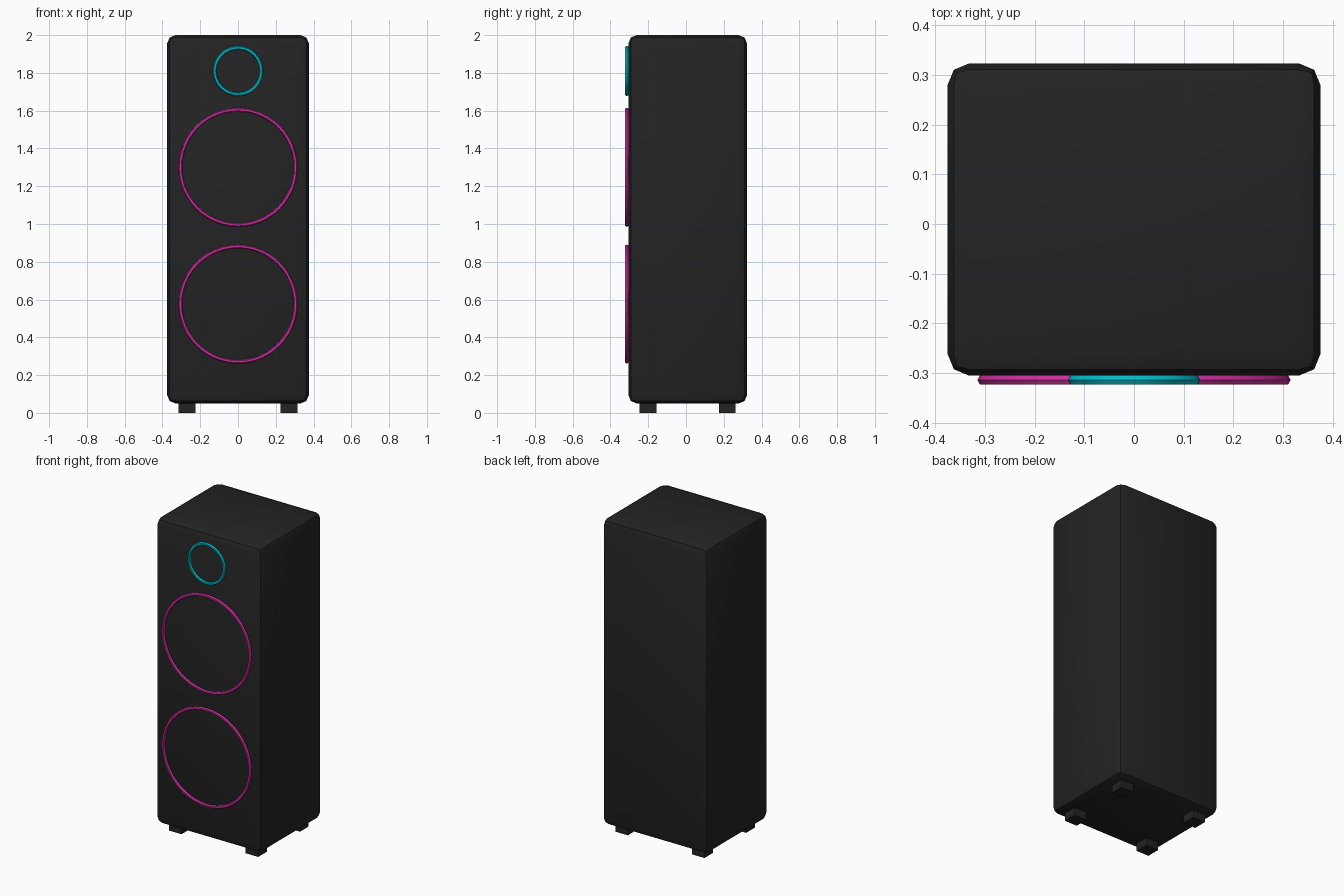
import bpy
from math import pi

cube = bpy.data.objects.get("Cube")
if cube:
    bpy.data.objects.remove(cube, do_unlink=True)


def material(name, rgb):
    mat = bpy.data.materials.new(name)
    mat.use_nodes = True
    colour = (*rgb, 1)
    mat.diffuse_color = colour
    mat.node_tree.nodes["Principled BSDF"].inputs["Base Color"].default_value = colour
    return mat


black = material("charcoal black", (0.017, 0.017, 0.017))
pink = material("magenta pink", (0.64, 0.03, 0.36))
cyan = material("turquoise", (0.0, 0.5, 0.58))


def finish(name, mat):
    obj = bpy.context.object
    obj.name = name
    obj.data.materials.append(mat)
    return obj


def box(name, centre, size, mat):
    bpy.ops.mesh.primitive_cube_add(size=1, location=centre)
    obj = finish(name, mat)
    obj.scale = size
    bpy.ops.object.transform_apply(location=False, rotation=False, scale=True)
    return obj


def ring(name, z, radius, mat):
    bpy.ops.mesh.primitive_torus_add(
        major_radius=radius, minor_radius=0.01, major_segments=48, minor_segments=6,
        location=(0, -0.3135, z), rotation=(pi / 2, 0, 0))
    finish(name, mat)
    bpy.ops.object.shade_smooth_by_angle(angle=pi / 6)


# Cabinet with rounded edges
MID_Y = 0.009
cabinet = box("cabinet", (0, MID_Y, 1.025), (0.75, 0.628, 1.95), black)
bevel = cabinet.modifiers.new("rounded edges", "BEVEL")
bevel.width = 0.044
bevel.segments = 2
bpy.ops.object.modifier_apply(modifier=bevel.name)
bpy.ops.object.shade_smooth_by_angle(angle=pi / 6)

# Driver rings on the front
ring("tweeter_ring", 1.81, 0.123, cyan)
ring("upper_woofer_ring", 1.3, 0.305, pink)
ring("lower_woofer_ring", 0.576, 0.305, pink)

# Four feet
for side, x in (("left", 0.27), ("right", -0.27)):
    for end, y in (("front", -0.21), ("back", 0.21)):
        box(f"{end}_{side}_foot", (x, MID_Y + y, 0.03), (0.088, 0.088, 0.06), black)
